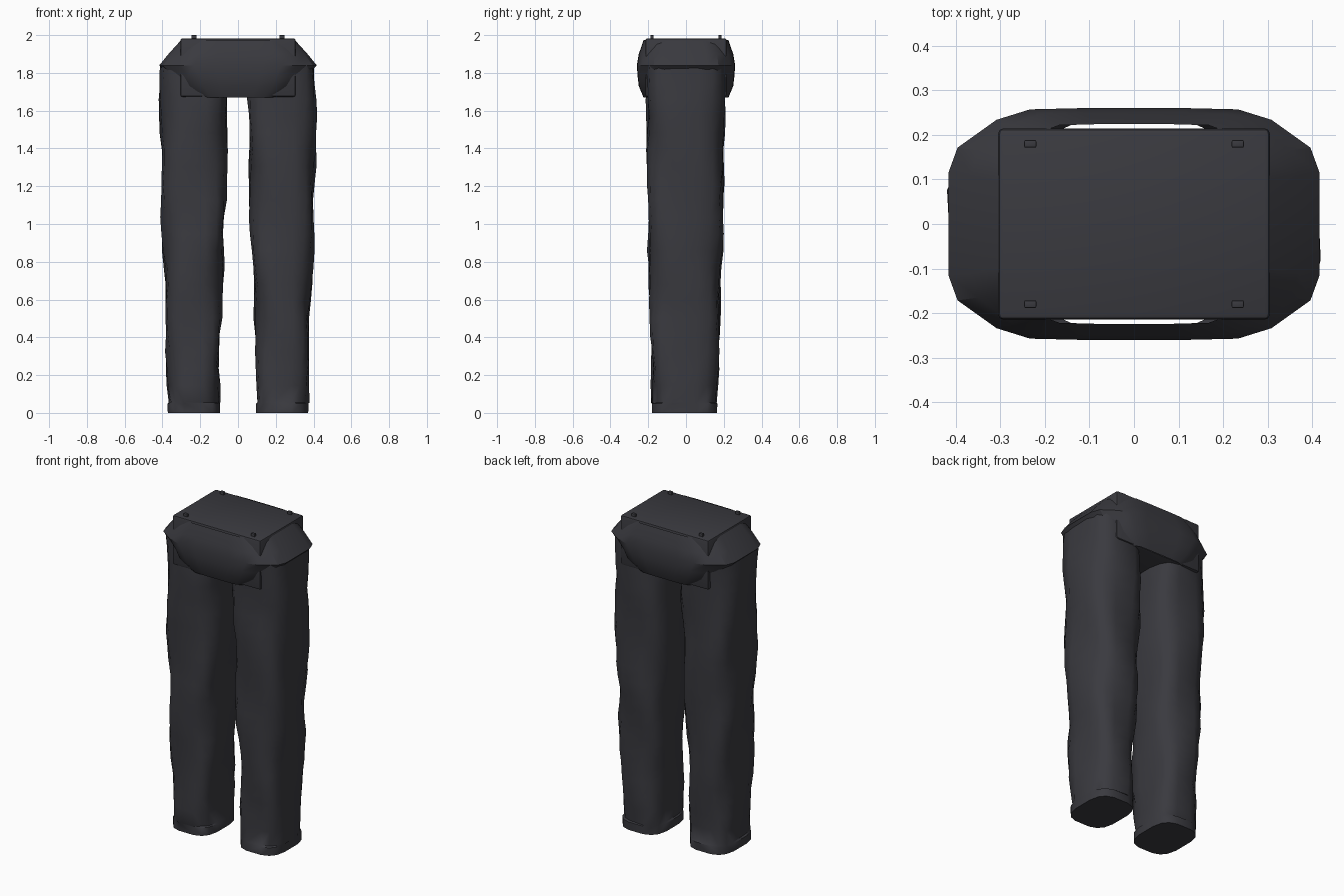
import bpy, bmesh, math, random

random.seed(4)
if "Cube" in bpy.data.objects:
    bpy.data.objects.remove(bpy.data.objects["Cube"])

cloth = bpy.data.materials.new("charcoal_cloth")
cloth.use_nodes = True
COLOR = (0.042, 0.042, 0.050, 1)
cloth.diffuse_color = COLOR
cloth.node_tree.nodes["Principled BSDF"].inputs["Base Color"].default_value = COLOR


def finish(name, bm, angle=40):
    bmesh.ops.recalc_face_normals(bm, faces=bm.faces)
    mesh = bpy.data.meshes.new(name)
    bm.to_mesh(mesh)
    bm.free()
    mesh.materials.append(cloth)
    obj = bpy.data.objects.new(name, mesh)
    bpy.context.collection.objects.link(obj)
    bpy.ops.object.select_all(action='DESELECT')
    obj.select_set(True)
    bpy.context.view_layer.objects.active = obj
    bpy.ops.object.shade_smooth_by_angle(angle=math.radians(angle))
    return obj


def bridge(bm, rings):
    for low, high in zip(rings, rings[1:]):
        n = len(low)
        for i in range(n):
            j = (i + 1) % n
            bm.faces.new((low[i], low[j], high[j], high[i]))


def box(name, center, size, bevel):
    bm = bmesh.new()
    bmesh.ops.create_cube(bm, size=1)
    for v in bm.verts:
        v.co = [c + p * s for c, p, s in zip(center, v.co, size)]
    bmesh.ops.bevel(bm, geom=bm.edges[:], offset=bevel, segments=2,
                    affect='EDGES', profile=0.5)
    return finish(name, bm)


def lerp_profile(profile, z):
    for a, b in zip(profile, profile[1:]):
        if z <= b[0]:
            t = (z - a[0]) / (b[0] - a[0])
            return [p + (q - p) * t for p, q in zip(a[1:], b[1:])]
    return profile[-1][1:]


# Trouser legs: height, inner x, outer x, front y, back y
LEG = [(0, .095, .372, -.18, .165), (.4, .093, .382, -.187, .175),
       (.8, .073, .396, -.199, .19), (1.2, .058, .41, -.204, .2),
       (1.6, .052, .414, -.21, .205), (1.84, .05, .413, -.21, .205)]


def leg(name, side):
    bm = bmesh.new()
    rings = []
    sides, levels = 16, 20
    heights = [0, .05, .055] + [.055 + 1.785 * k / levels for k in range(1, levels + 1)]
    for k, z in enumerate(heights):
        x0, x1, y0, y1 = lerp_profile(LEG, z)
        ring = []
        for i in range(sides):
            a = math.tau * (i + .5) / sides
            c, s = math.cos(a), math.sin(a)
            # rounded square section with slanting cloth folds
            u = math.copysign(abs(c) ** .62, c) / .99
            v = math.copysign(abs(s) ** .62, s) / .99
            fold = 0 if k < 2 else (.008 * math.sin(9 * z + 3 * a + side)
                                    + random.uniform(-.004, .004) - .004)
            hx, hy = (x1 - x0) / 2 + fold, (y1 - y0) / 2 + fold
            x = (x0 + x1) / 2 + u * hx
            ring.append(bm.verts.new((side * x, (y0 + y1) / 2 + v * hy, z)))
        rings.append(ring)
    bridge(bm, rings)
    bm.faces.new(rings[0])
    bm.faces.new(rings[-1])
    finish(name, bm, 50)


leg("left_leg", 1)
leg("right_leg", -1)

# Loose cloth around the hips, an open shell: height, half width, half depth
HIP = [(1.67, .25, .225), (1.73, .33, .25), (1.78, .36, .256), (1.84, .417, .26),
       (1.90, .368, .25), (1.975, .3, .224)]
OUTLINE = [(1, .44), (.95, .66), (.74, .9), (.56, .99), (.3, 1)]
quarter = OUTLINE
loop = (quarter + [(-x, y) for x, y in reversed(quarter)]
        + [(-x, -y) for x, y in quarter] + [(x, -y) for x, y in reversed(quarter)])
bm = bmesh.new()
bridge(bm, [[bm.verts.new((x * hx, y * hy, z)) for x, y in loop] for z, hx, hy in HIP])
finish("hip_cloth", bm, 30)

# Waist block with a small peg near each corner
box("waist_block", (0, 0, 1.828), (.61, .43, .31), .012)
for sx, label_x in ((1, "left"), (-1, "right")):
    for sy, label_y in ((-1, "front"), (1, "back")):
        box(label_y + "_" + label_x + "_peg", (sx * .233, sy * .18, 1.985),
            (.027, .017, .03), .003)
